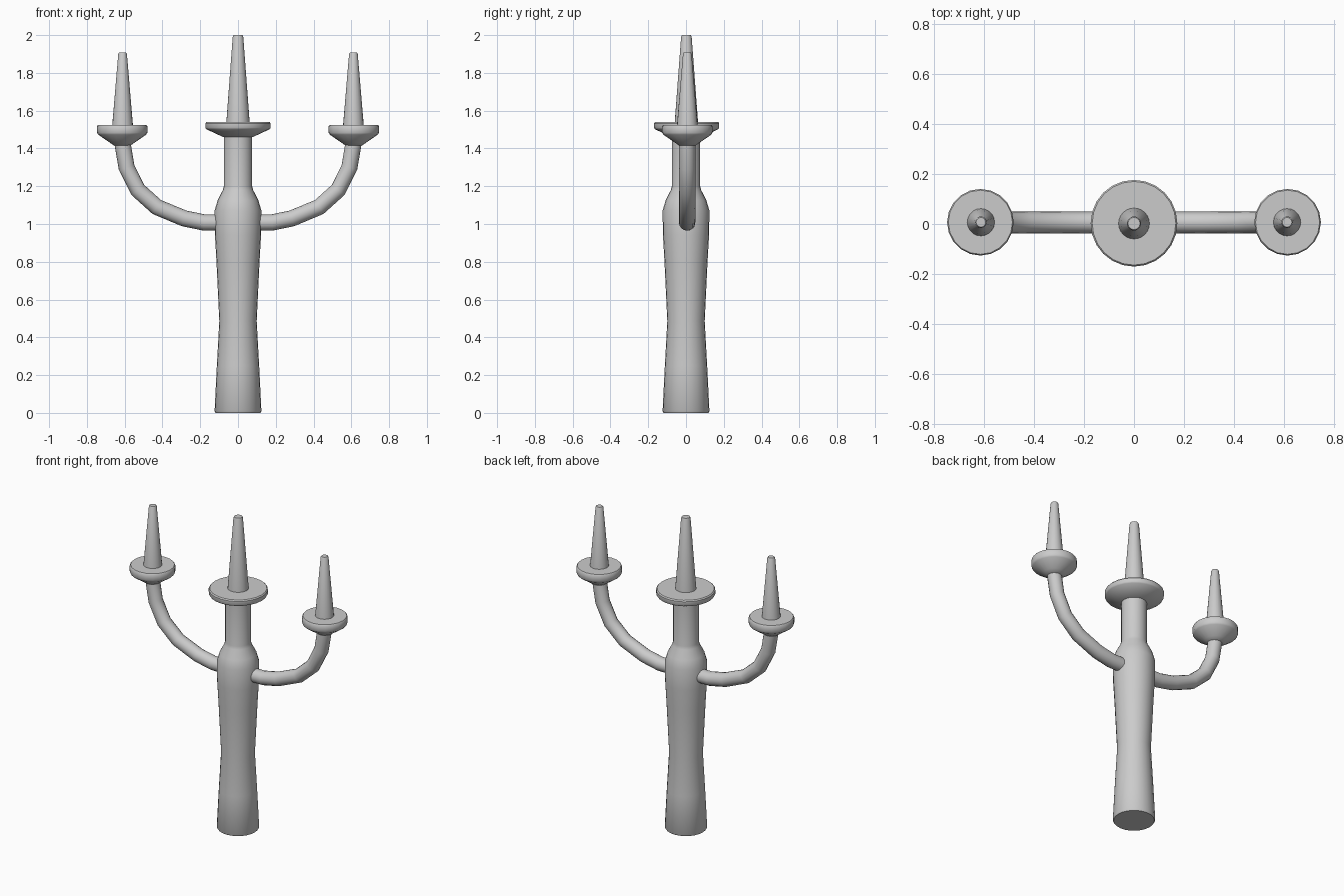
import bpy, bmesh, math

if "Cube" in bpy.data.objects:
    bpy.data.objects.remove(bpy.data.objects["Cube"])


def smooth(obj, angle=40):
    bpy.ops.object.select_all(action='DESELECT')
    obj.select_set(True)
    bpy.context.view_layer.objects.active = obj
    bpy.ops.object.shade_smooth_by_angle(angle=math.radians(angle))


def lathe(name, profile, x=0.0, y=0.0, sides=24):
    """Closed solid turned from (radius, z) points listed bottom to top."""
    bm = bmesh.new()
    rings = []
    for r, z in profile:
        rings.append([bm.verts.new((r * math.cos(2 * math.pi * i / sides),
                                    r * math.sin(2 * math.pi * i / sides), z))
                      for i in range(sides)])
    for a, b in zip(rings, rings[1:]):
        for i in range(sides):
            j = (i + 1) % sides
            bm.faces.new((a[i], a[j], b[j], b[i]))
    bm.faces.new(rings[0][::-1])
    bm.faces.new(rings[-1])
    mesh = bpy.data.meshes.new(name)
    bm.to_mesh(mesh)
    bm.free()
    obj = bpy.data.objects.new(name, mesh)
    bpy.context.collection.objects.link(obj)
    obj.location = (x, y, 0)
    smooth(obj)
    return obj


def tube(name, points, radius):
    """Round tube along straight segments."""
    curve = bpy.data.curves.new(name, 'CURVE')
    curve.dimensions = '3D'
    curve.bevel_depth = radius
    curve.bevel_resolution = 6
    curve.use_fill_caps = True
    spline = curve.splines.new('POLY')
    spline.points.add(len(points) - 1)
    for p, co in zip(spline.points, points):
        p.co = (*co, 1)
    obj = bpy.data.objects.new(name, curve)
    bpy.context.collection.objects.link(obj)
    bpy.ops.object.select_all(action='DESELECT')
    obj.select_set(True)
    bpy.context.view_layer.objects.active = obj
    bpy.ops.object.convert(target='MESH')
    smooth(bpy.context.view_layer.objects.active)


# Central column with waist, shoulder and neck
lathe("column", [(0.119, 0), (0.124, 0.008), (0.112, 0.25), (0.099, 0.485),
                 (0.114, 0.80), (0.122, 0.94), (0.124, 1.07), (0.108, 1.125),
                 (0.080, 1.18), (0.075, 1.20), (0.075, 1.47)])

# Central drip plate and candle
lathe("centre_plate", [(0.078, 1.46), (0.168, 1.502), (0.173, 1.51),
                       (0.173, 1.533), (0.167, 1.54)], y=0.003)
lathe("centre_candle", [(0.062, 1.535), (0.028, 1.99), (0.024, 2.0)], y=0.002)

# Curved side arms, each with a plate and candle
arm_path = [(0.06, 1.007), (0.18, 1.008), (0.286, 1.03), (0.43, 1.09),
            (0.53, 1.18), (0.59, 1.30), (0.612, 1.43)]
for side, s in (("left", -1), ("right", 1)):
    tube(side + "_arm", [(s * x, 0.006, z) for x, z in arm_path], 0.043)
    lathe(side + "_plate", [(0.043, 1.415), (0.066, 1.431), (0.127, 1.473),
                            (0.133, 1.483), (0.133, 1.518), (0.128, 1.525)],
          s * 0.613, 0.007, 20)
    lathe(side + "_candle", [(0.055, 1.52), (0.023, 1.90), (0.019, 1.907)],
          s * 0.611, 0.007, 20)
